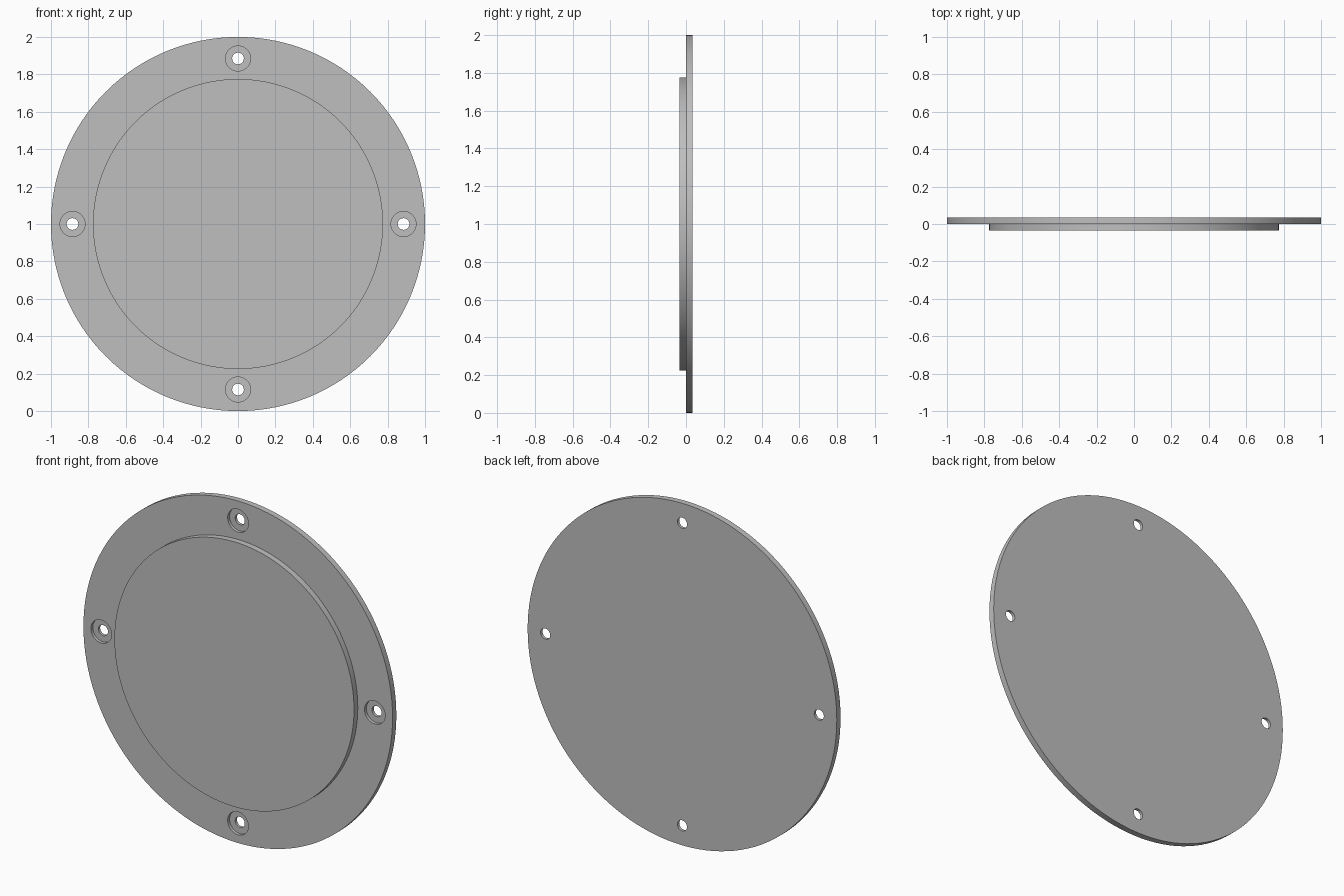
import bpy, bmesh
from math import cos, sin, pi, radians

old = bpy.data.objects.get("Cube")
if old:
    bpy.data.objects.remove(old, do_unlink=True)

# Plain grey finish
grey = bpy.data.materials.new("plain_grey")
grey.use_nodes = True
colour = (0.52, 0.52, 0.52, 1)
grey.diffuse_color = colour
grey.node_tree.nodes["Principled BSDF"].inputs["Base Color"].default_value = colour


def turned(name, profile, sides, x=0, z=1):
    """Closed solid turned about the y axis from (radius, y) points, front to back."""
    bm = bmesh.new()
    rings = []
    for r, y in profile:
        angles = [2 * pi * i / sides for i in range(sides)]
        rings.append([bm.verts.new((x + r * cos(a), y, z + r * sin(a))) for a in angles])
    for a, b in zip(rings, rings[1:]):
        for i in range(sides):
            j = (i + 1) % sides
            bm.faces.new((a[i], a[j], b[j], b[i]))
    bm.faces.new(rings[0])
    bm.faces.new(rings[-1])
    bmesh.ops.recalc_face_normals(bm, faces=bm.faces)
    mesh = bpy.data.meshes.new(name)
    bm.to_mesh(mesh)
    bm.free()
    mesh.materials.append(grey)
    obj = bpy.data.objects.new(name, mesh)
    bpy.context.collection.objects.link(obj)
    return obj


# Round cover: raised front disc on a wider flange
FRONT, STEP, BACK = -0.035, 0.0, 0.035
cover = turned("cover_plate", [(0.775, FRONT), (0.775, STEP), (1, STEP), (1, BACK)], 128)
bpy.context.view_layer.objects.active = cover
cover.select_set(True)

# Four counterbored screw holes through the flange
for k in range(4):
    a = k * pi / 2
    cutter = turned("screw_hole_cutter",
                    [(0.067, -0.1), (0.067, 0.018), (0.031, 0.018), (0.031, 0.1)],
                    48, 0.885 * cos(a), 1 + 0.885 * sin(a))
    cutter.hide_render = True
    mod = cover.modifiers.new("screw_hole", "BOOLEAN")
    mod.operation = "DIFFERENCE"
    mod.solver = "EXACT"
    mod.object = cutter
    bpy.ops.object.modifier_apply(modifier=mod.name)
    bpy.data.objects.remove(cutter, do_unlink=True)

bpy.ops.object.shade_smooth_by_angle(angle=radians(30))
